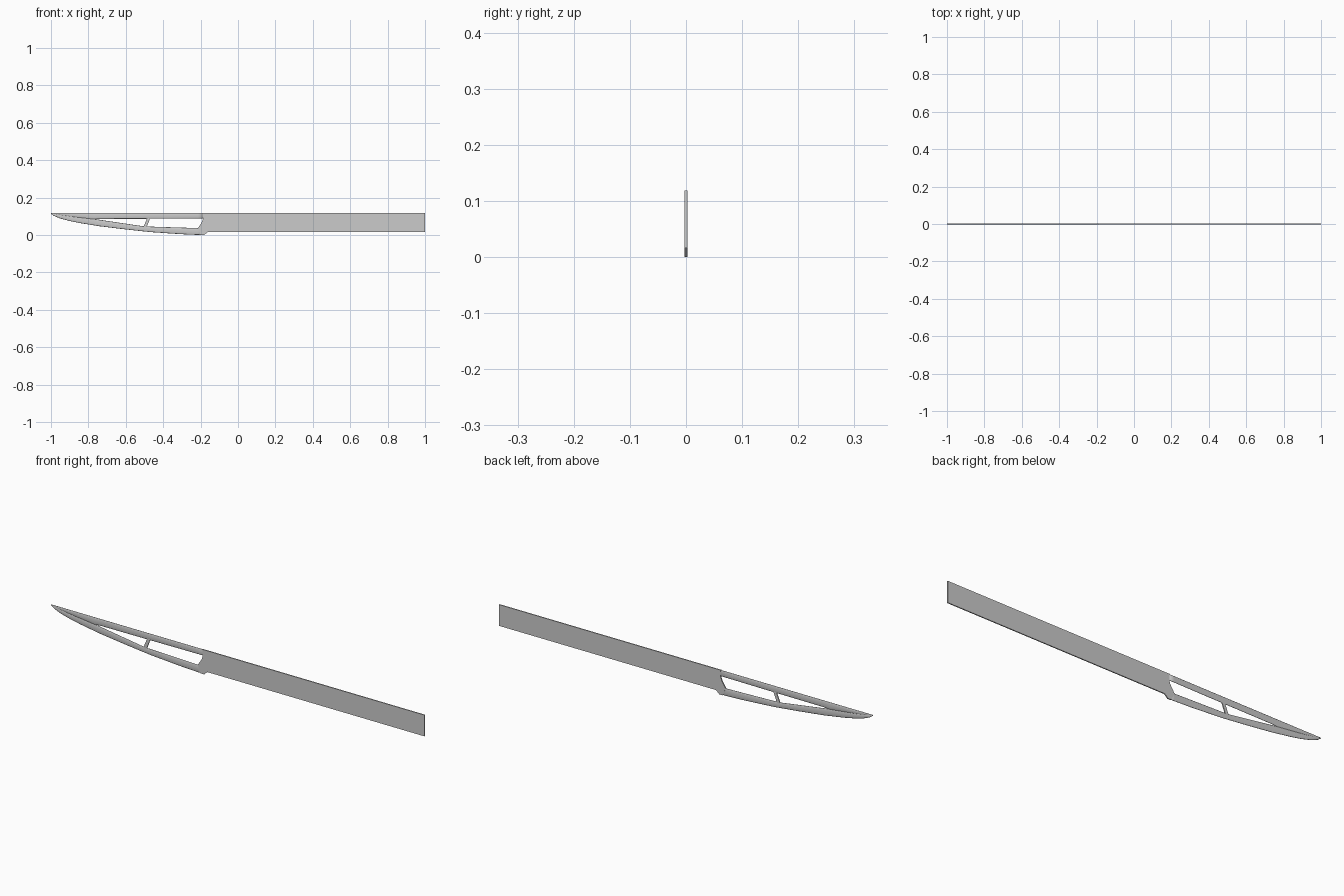
import bpy, bmesh, math

if "Cube" in bpy.data.objects:
    bpy.data.objects.remove(bpy.data.objects["Cube"])

HALF = 0.0028  # half thickness of the whole piece


def finish(bm, name, smooth=False):
    bmesh.ops.recalc_face_normals(bm, faces=bm.faces[:])
    me = bpy.data.meshes.new(name)
    bm.to_mesh(me)
    bm.free()
    ob = bpy.data.objects.new(name, me)
    bpy.context.collection.objects.link(ob)
    if smooth:
        for p in me.polygons:
            p.use_smooth = True
    return ob


def plate(name, outline, half):
    """Flat xz outline extruded symmetrically in y."""
    bm = bmesh.new()
    face = bm.faces.new([bm.verts.new((x, -half, z)) for x, z in outline])
    ext = bmesh.ops.extrude_face_region(bm, geom=[face])
    for v in ext["geom"]:
        if isinstance(v, bmesh.types.BMVert):
            v.co.y = half
    return finish(bm, name)


def lerp(points, x):
    for (x0, z0), (x1, z1) in zip(points, points[1:]):
        if x <= x1:
            return z0 + (z1 - z0) * (x - x0) / (x1 - x0)
    return points[-1][1]


def rail(name, low, high, xs, sides=16):
    """Flattened oval section swept between a lower and an upper edge."""
    bm = bmesh.new()
    rings = []
    for x in xs:
        a, b = lerp(low, x), lerp(high, x)
        mid, r = (a + b) / 2, max((b - a) / 2, 0.0005)
        t = HALF * min(1, r / 0.006)
        rings.append([bm.verts.new((x, t * math.sin(2 * math.pi * i / sides),
                                    mid + r * math.cos(2 * math.pi * i / sides)))
                      for i in range(sides)])
    for r0, r1 in zip(rings, rings[1:]):
        for i in range(sides):
            j = (i + 1) % sides
            bm.faces.new((r0[i], r0[j], r1[j], r1[i]))
    bm.faces.new(rings[0])
    bm.faces.new(rings[-1])
    return finish(bm, name, True)


# Handle edge curves (x, z)
belly = [(-1, .114), (-.985, .103), (-.95, .088), (-.9, .075), (-.845, .064),
         (-.74, .047), (-.6, .030), (-.47, .016), (-.31, .005), (-.22, .001), (-.18, 0)]
lower_inner = [(-1, .118), (-.9, .102), (-.77, .086), (-.5, .046), (-.214, .037), (-.18, .037)]
upper_inner = [(-1, .113), (-.9, .098), (-.77, .083), (-.74, .086), (-.5, .087), (-.18, .089)]
spine = [(-1, .119), (-.18, .119)]
stations = sorted({p[0] for c in (belly, lower_inner, upper_inner) for p in c})

# Handle rails
rail("handle_lower_rail", belly, lower_inner, stations)
rail("handle_upper_rail", upper_inner, spine, stations)

# Handle strut and end post
plate("handle_strut", [(-.507, .040), (-.489, .040), (-.469, .092), (-.485, .092)], HALF * .8)
plate("handle_end_post", [(-.18, 0), (-.18, .119), (-.187, .119), (-.187, .088),
                          (-.193, .07), (-.214, .037), (-.2, .0005)], HALF)

# Blade with small heel slope
plate("blade", [(-.18, .001), (-.162, .016), (1, .016), (1, .119), (-.18, .119)], HALF * .9)
